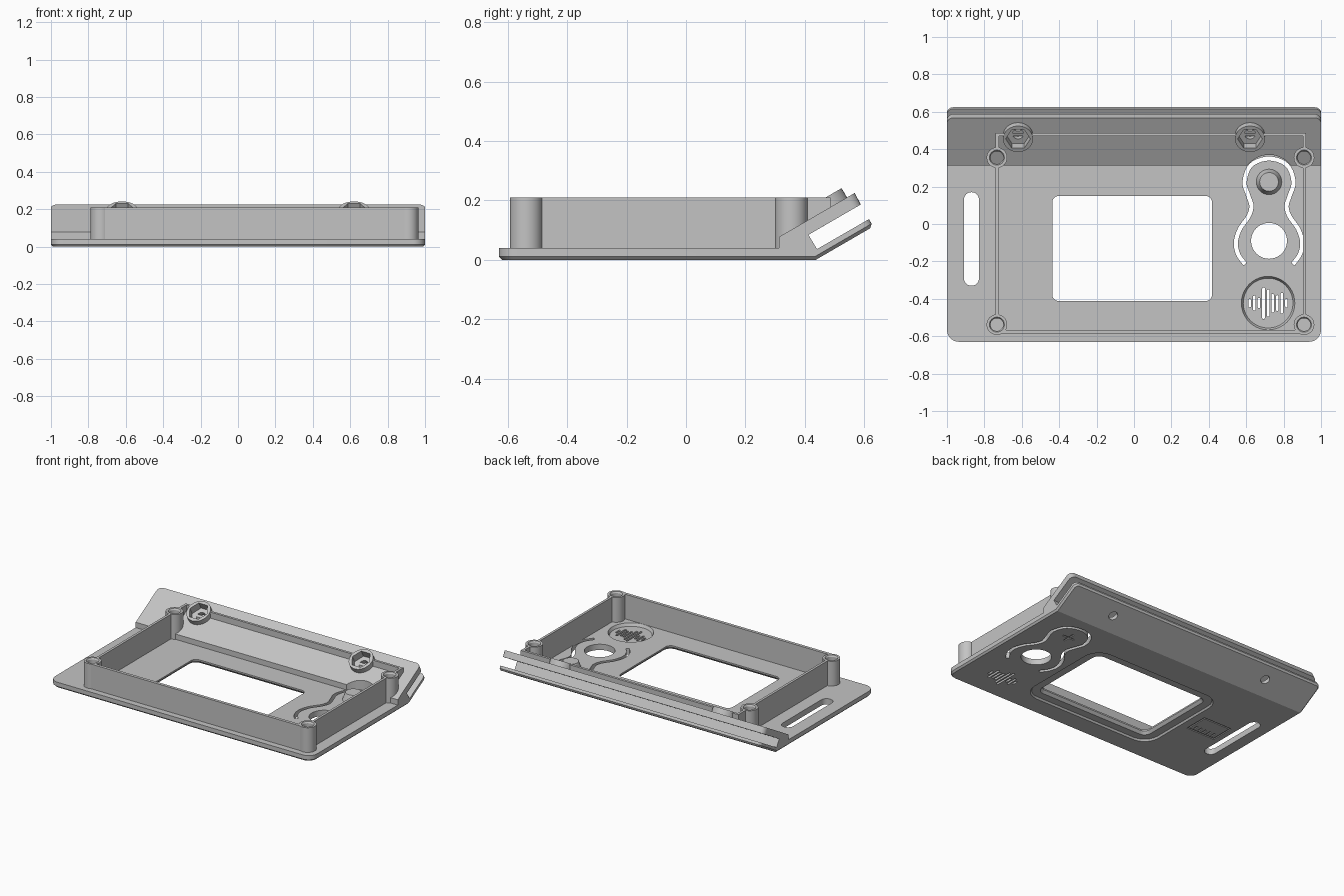
import bpy, bmesh
from math import sin, cos, pi, radians
from mathutils import Matrix, Vector

cube = bpy.data.objects.get("Cube")
if cube:
    bpy.data.objects.remove(cube, do_unlink=True)

grey = bpy.data.materials.new("plain_grey")
grey.use_nodes = True
grey.diffuse_color = (0.55, 0.55, 0.55, 1)
grey.node_tree.nodes["Principled BSDF"].inputs["Base Color"].default_value = (0.55, 0.55, 0.55, 1)

ALONG_X = Matrix(((0, 0, 1, 0), (1, 0, 0, 0), (0, 1, 0, 0), (0, 0, 0, 1)))


def circle(x, y, r, n=40, turn=0.0):
    return [(x + r * cos(turn + 2 * pi * i / n), y + r * sin(turn + 2 * pi * i / n)) for i in range(n)]


def rounded(x0, x1, y0, y1, r, n=6):
    pts = []
    corners = ((x1 - r, y1 - r), (x0 + r, y1 - r), (x0 + r, y0 + r), (x1 - r, y0 + r))
    for q, (cx, cy) in enumerate(corners):
        for i in range(n + 1):
            a = pi / 2 * (q + i / n)
            pts.append((cx + r * cos(a), cy + r * sin(a)))
    return pts


def rect(cx, cy, w, h):
    return [(cx - w / 2, cy - h / 2), (cx + w / 2, cy - h / 2),
            (cx + w / 2, cy + h / 2), (cx - w / 2, cy + h / 2)]


def prism(name, pts, z0, z1, top=None, matrix=None, shape=None):
    """Solid between an outline at z0 and an outline at z1."""
    bm = bmesh.new()
    low = [bm.verts.new((x, y, z0)) for x, y in pts]
    high = [bm.verts.new((x, y, z1)) for x, y in (top or pts)]
    bm.faces.new(low[::-1])
    bm.faces.new(high)
    for i in range(len(low)):
        j = (i + 1) % len(low)
        bm.faces.new((low[i], low[j], high[j], high[i]))
    if matrix:
        bm.transform(matrix)
    bmesh.ops.recalc_face_normals(bm, faces=bm.faces)
    if shape:
        shape(bm)
    mesh = bpy.data.meshes.new(name)
    bm.to_mesh(mesh)
    bm.free()
    mesh.materials.append(grey)
    obj = bpy.data.objects.new(name, mesh)
    bpy.context.collection.objects.link(obj)
    return obj


def cut(target, *args, **kw):
    """Subtract a prism from the target."""
    cutter = prism("cutter", *args, **kw)
    cutter.hide_render = True
    mod = target.modifiers.new("cut", 'BOOLEAN')
    mod.operation, mod.solver, mod.object = 'DIFFERENCE', 'EXACT', cutter
    deps = bpy.context.evaluated_depsgraph_get()
    mesh = bpy.data.meshes.new_from_object(target.evaluated_get(deps))
    target.modifiers.clear()
    target.data = mesh
    bpy.data.objects.remove(cutter, do_unlink=True)


def soften_plate(bm):
    def side_edges(test):
        return [e for e in bm.edges
                if abs(e.verts[0].co.x - e.verts[1].co.x) < 1e-5 and all(test(v.co) for v in e.verts)]
    bmesh.ops.bevel(bm, geom=side_edges(lambda c: c.y < -0.6), offset=0.065,
                    segments=8, profile=0.5, affect='EDGES')
    bmesh.ops.bevel(bm, geom=side_edges(lambda c: c.y > 0.56), offset=0.035,
                    segments=6, profile=0.5, affect='EDGES')
    bm.normal_update()

    def under(f):
        return f.normal.z < -0.8 and f.calc_center_median().z < 0.1
    rim = [e for e in bm.edges if sum(under(f) for f in e.link_faces) == 1]
    bmesh.ops.bevel(bm, geom=rim, offset=0.011, segments=1, affect='EDGES')


# Face plate with the tilted, grooved rear flange
profile = [(-0.63, 0), (0.437, 0), (0.63, 0.112), (0.616, 0.137), (0.441, 0.036), (0.412, 0.084),
           (0.588, 0.186), (0.568, 0.225), (0.313, 0.077), (0.313, 0.04), (-0.63, 0.04)]
plate = prism("face_plate", profile, -1, 1, matrix=ALONG_X, shape=soften_plate)

# Display window with a stepped frame underneath
def window(grow):
    return rounded(-0.437 - grow, 0.417 + grow, -0.412 - grow, 0.15 + grow, 0.035 + grow)

cut(plate, window(0.085), -0.01, 0.012, top=window(0.07))
cut(plate, window(0.035), -0.01, 0.03, top=window(0.0))
cut(plate, window(0.0), -0.1, 0.1)

# Strap slot and round sensor hole
cut(plate, rounded(-0.909, -0.829, -0.33, 0.17, 0.039), -0.1, 0.1)
cut(plate, circle(0.722, -0.09, 0.096), -0.1, 0.1)

# Relief in the flange and the curved slit that frees the push button
BX, BY = 0.722, 0.225
cut(plate, circle(BX, BY, 0.145), 0.041, 0.4)
half = [(0.096, 0.315), (0.131, 0.225), (0.11, 0.15), (0.094, 0.095), (0.11, 0.04),
        (0.155, -0.025), (0.177, -0.095), (0.166, -0.16), (0.128, -0.215)]
nodes = [Vector((-x, y)) for x, y in half[::-1]] + [Vector((0, 0.35))] + [Vector(p) for p in half]
ext = [2 * nodes[0] - nodes[1]] + nodes + [2 * nodes[-1] - nodes[-2]]
path = []
for a, b, c, d in zip(ext, ext[1:], ext[2:], ext[3:]):
    for i in range(5):
        t = i / 5
        path.append(0.5 * (2 * b + (c - a) * t + (2 * a - 5 * b + 4 * c - d) * t ** 2
                           + (3 * b - a - 3 * c + d) * t ** 3))
path.append(nodes[-1])
left, right = [], []
for i, p in enumerate(path):
    d = (path[min(i + 1, len(path) - 1)] - path[max(i - 1, 0)]).normalized() * 0.011
    left.append((BX + p.x - d.y, p.y + d.x))
    right.append((BX + p.x + d.y, p.y - d.x))
cut(plate, left + right[::-1], -0.1, 0.3)

# Speaker recess with a row of sound slits
SX, SY = 0.717, -0.423
cut(plate, circle(SX, SY, 0.133), 0.02, 0.05, top=circle(SX, SY, 0.148))
for i, h in enumerate((0.045, 0.08, 0.055, 0.17, 0.145, 0.1, 0.085, 0.11, 0.045)):
    cut(plate, rounded(SX - 0.105 + i * 0.0245, SX - 0.091 + i * 0.0245,
                       SY - h / 2, SY + h / 2, 0.0065, 3), -0.1, 0.1)

# Engraved plus and card symbol on the underside
plus = [(0.722, 0.225, 0.09, 0.012), (0.722, 0.225, 0.012, 0.09)]
card = [(-0.68, 0.0, 0.22, 0.01), (-0.68, -0.16, 0.22, 0.01),
        (-0.785, -0.08, 0.01, 0.165), (-0.575, -0.08, 0.01, 0.165)]
pins = [(-0.75 + i * 0.035, -0.128, 0.012, 0.04) for i in range(5)]
for box in plus + card + pins:
    cut(plate, rect(*box), -0.01, 0.006)

# Push button stem
button = prism("button_stem", circle(BX, BY, 0.07), 0.035, 0.09, top=circle(BX, BY, 0.05))

# Enclosure wall, kept clear of the flange groove
wall = prism("enclosure_wall", rect(0.09, -0.0505, 1.66, 1.075), 0.03, 0.21)
cut(wall, rect(0.09, -0.0485, 1.626, 1.037), -0.1, 0.4)
groove = [(0.441, 0.036), (0.66, 0.162), (0.63, 0.21), (0.412, 0.084)]
cut(wall, groove, -1.2, 1.2, matrix=ALONG_X)

# Corner screw posts
posts = []
for x in (-0.733, 0.909):
    for y in (-0.538, 0.355):
        cut(wall, circle(x, y, 0.045), 0.0, 0.4)
        post = prism("screw_post", circle(x, y, 0.055), 0.03, 0.21)
        cut(post, circle(x, y, 0.034), 0.06, 0.3)
        cut(post, circle(x, y, 0.034), 0.2, 0.22, top=circle(x, y, 0.046))
        posts.append(post)

# Tilted hexagonal nut holders with bolt holes through the flange
for x in (-0.62, 0.62):
    tilt = Matrix.Translation((x, 0.473, 0.169)) @ Matrix.Rotation(radians(30), 4, 'X')
    holder = prism("nut_holder", circle(0, 0, 0.08), -0.01, 0.037, matrix=tilt)
    for part in (holder, wall, plate):
        cut(part, circle(0, 0, 0.066, 6), -0.015, 0.1, matrix=tilt)
    cut(plate, circle(0, 0, 0.03, 24), -0.3, 0.1, matrix=tilt)
    posts.append(holder)

# Smooth the round surfaces, keep edges crisp
bpy.ops.object.select_all(action='DESELECT')
for obj in [plate, button, wall] + posts:
    obj.select_set(True)
bpy.context.view_layer.objects.active = plate
bpy.ops.object.shade_smooth_by_angle(angle=radians(25))
